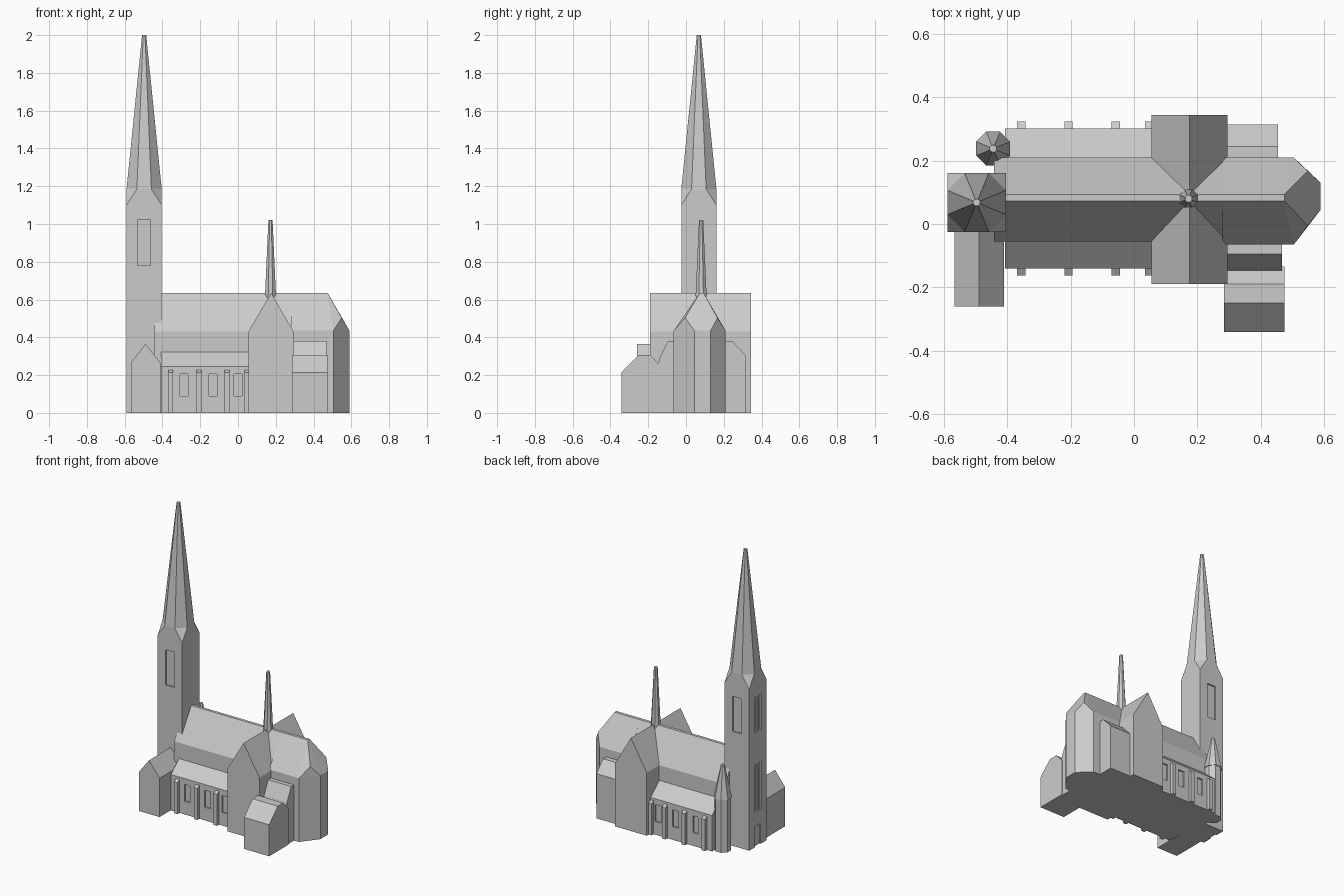
import bpy, bmesh, math

if "Cube" in bpy.data.objects:
    bpy.data.objects.remove(bpy.data.objects["Cube"])

stone = bpy.data.materials.new("grey_stone")
stone.diffuse_color = (0.6, 0.6, 0.6, 1)
stone.use_nodes = True
stone.node_tree.nodes["Principled BSDF"].inputs["Base Color"].default_value = stone.diffuse_color


def hull(name, points):
    """Convex solid around a set of corner points."""
    bm = bmesh.new()
    for p in points:
        bm.verts.new(p)
    bmesh.ops.convex_hull(bm, input=bm.verts)
    bmesh.ops.dissolve_limit(bm, angle_limit=0.01, verts=bm.verts, edges=bm.edges)
    bmesh.ops.recalc_face_normals(bm, faces=bm.faces)
    me = bpy.data.meshes.new(name)
    bm.to_mesh(me)
    bm.free()
    me.materials.append(stone)
    ob = bpy.data.objects.new(name, me)
    bpy.context.collection.objects.link(ob)
    return ob


def box(name, x0, x1, y0, y1, z0, z1):
    return hull(name, [(x, y, z) for x in (x0, x1) for y in (y0, y1) for z in (z0, z1)])


def along_x(name, profile, x0, x1):
    """Extrude a (y, z) profile along x."""
    return hull(name, [(x, y, z) for x in (x0, x1) for y, z in profile])


def along_y(name, profile, y0, y1):
    """Extrude an (x, z) profile along y."""
    return hull(name, [(x, y, z) for y in (y0, y1) for x, z in profile])


def ring(cx, cy, z, r):
    """Octagon with flats facing the axes."""
    return [(cx + r * math.cos(math.radians(22.5 + 45 * i)),
             cy + r * math.sin(math.radians(22.5 + 45 * i)), z) for i in range(8)]


def carve(ob, recesses):
    """Cut shallow box recesses into a wall."""
    for r in recesses:
        cutter = box("cutter", *r)
        cutter.hide_render = True
        mod = ob.modifiers.new("recess", 'BOOLEAN')
        mod.operation, mod.solver, mod.object = 'DIFFERENCE', 'EXACT', cutter
        bpy.context.view_layer.objects.active = ob
        bpy.ops.object.modifier_apply(modifier=mod.name)
        bpy.data.objects.remove(cutter)


D = 0.01  # recess depth

# Nave with narrow flat ridge
along_x("nave", [(-0.055, 0), (0.21, 0), (-0.055, 0.43), (0.21, 0.43),
                 (0.073, 0.635), (0.093, 0.635)], -0.443, 0.3)

# Choir and faceted apse with gabled diagonal walls
plan = [(0.28, -0.065), (0.505, -0.065), (0.59, 0.045), (0.59, 0.13), (0.505, 0.21), (0.28, 0.21)]
hull("apse", [(x, y, z) for x, y in plan for z in (0, 0.435)]
     + [(0.549, -0.005, 0.503), (0.549, 0.167, 0.503)]
     + [(x, y, 0.635) for x in (0.28, 0.475) for y in (0.073, 0.093)])

# Transept
along_y("transept", [(0.055, 0), (0.295, 0), (0.055, 0.43), (0.295, 0.43), (0.175, 0.635)],
        -0.19, 0.345)

# Side aisles, their windows and buttresses
for side, wall, inner, out in (("south", -0.14, -0.04, -1), ("north", 0.302, 0.2, 1)):
    aisle = along_x(side + "_aisle", [(wall, 0), (inner, 0), (wall, 0.245), (inner, 0.335)],
                    -0.408, 0.06)
    ys = sorted((wall + out * 0.02, wall - out * D))
    carve(aisle, [(x - 0.021, x + 0.021, *ys, 0.09, 0.205) for x in (-0.285, -0.132, 0.0)])
    for i, x in enumerate((-0.356, -0.207, -0.058, 0.047)):
        far = wall + out * 0.022
        along_x(f"{side}_buttress_{i}", [(wall - out * 0.01, 0), (far, 0), (far, 0.215),
                                         (wall, 0.228), (wall - out * 0.01, 0.228)],
                x - 0.013, x + 0.013)

# West tower with broach spire
cx, cy, h = -0.497, 0.068, 0.093
k = 1 / math.cos(math.radians(22.5))
tower = hull("tower", [(cx + sx * h, cy + sy * h, z) for sx in (-1, 1) for sy in (-1, 1)
                       for z in (0, 1.1)] + ring(cx, cy, 1.185, h * k))
hull("spire", ring(cx, cy, 1.185, h * k) + ring(cx, cy, 2.0, 0.012))
west = cx - h
recesses = [(cx - 0.034, cx + 0.034, cy - h - 0.02, cy - h + D, 0.78, 1.02),
            (cx - 0.034, cx + 0.034, cy + h - D, cy + h + 0.02, 0.78, 1.02),
            (west - 0.02, west + D, cy - 0.03, cy + 0.03, -0.02, 0.14)]
for dy in (-0.022, 0.022):
    for z0, z1 in ((0.24, 0.56), (0.78, 1.02)):
        recesses.append((west - 0.02, west + D, cy + dy - 0.015, cy + dy + 0.015, z0, z1))
carve(tower, recesses)

# Stair turret beside the tower
hull("stair_turret", ring(-0.445, 0.238, 0, 0.053) + ring(-0.445, 0.238, 0.36, 0.053))
hull("turret_roof", ring(-0.445, 0.238, 0.36, 0.058) + ring(-0.445, 0.238, 0.58, 0.012))

# Slender crossing spirelet
hull("crossing_spirelet", ring(0.172, 0.08, 0.56, 0.031) + ring(0.172, 0.08, 0.63, 0.031)
     + ring(0.172, 0.08, 1.02, 0.012))

# Gabled chapel south of the tower
along_y("west_chapel", [(-0.567, 0), (-0.41, 0), (-0.567, 0.265), (-0.41, 0.265), (-0.49, 0.365)],
        -0.26, 0.0)

# Sacristy and its link to the choir
along_x("sacristy", [(-0.342, 0), (-0.135, 0), (-0.342, 0.215), (-0.25, 0.307),
                     (-0.19, 0.307), (-0.135, 0.25)], 0.285, 0.475)
along_x("sacristy_link", [(-0.15, 0), (-0.04, 0), (-0.15, 0.25), (-0.14, 0.29),
                          (-0.095, 0.38), (-0.04, 0.38)], 0.285, 0.468)

# North choir chapel
along_x("north_chapel", [(0.19, 0), (0.315, 0), (0.315, 0.305), (0.245, 0.38), (0.19, 0.38)],
        0.285, 0.455)
